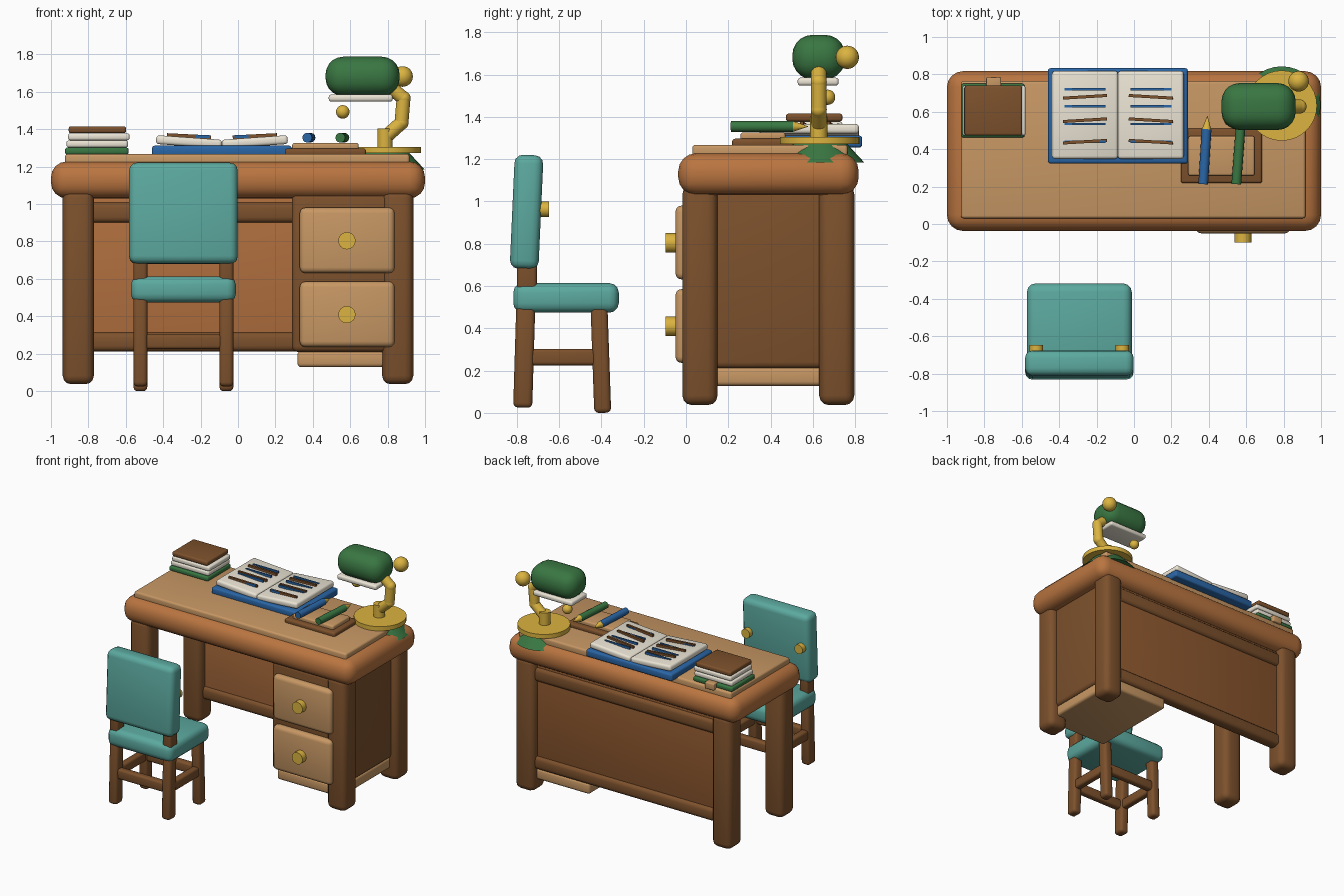
import bpy, bmesh, math
from mathutils import Vector

if "Cube" in bpy.data.objects:
    bpy.data.objects.remove(bpy.data.objects["Cube"])


def material(name, r, g, b):
    m = bpy.data.materials.new(name)
    m.diffuse_color = [(c / 255) ** 2.2 for c in (r, g, b)] + [1]
    m.use_nodes = True
    m.node_tree.nodes["Principled BSDF"].inputs["Base Color"].default_value = m.diffuse_color
    return m


WOOD = material("warm_wood", 184, 116, 66)
PANEL = material("panel_wood", 174, 110, 64)
BACK = material("back_wood", 140, 88, 50)
DARK = material("dark_wood", 124, 82, 48)
TAN = material("tan_wood", 198, 150, 100)
TEAL = material("teal", 92, 168, 158)
BRASS = material("brass", 218, 178, 66)
GREEN = material("green", 60, 118, 68)
BLUE = material("blue", 46, 102, 165)
CREAM = material("cream", 235, 228, 212)


def finish(bm, name, mat, loc=(0, 0, 0), rot=(0, 0, 0)):
    me = bpy.data.meshes.new(name)
    bm.to_mesh(me)
    bm.free()
    ob = bpy.data.objects.new(name, me)
    bpy.context.collection.objects.link(ob)
    ob.location, ob.rotation_euler = loc, rot
    me.materials.append(mat)
    bpy.ops.object.select_all(action='DESELECT')
    ob.select_set(True)
    bpy.context.view_layer.objects.active = ob
    bpy.ops.object.shade_smooth_by_angle(angle=math.radians(40))
    return ob


def box(name, mat, x, y, z, bevel=0.01, rot=(0, 0, 0), seg=3):
    """Rounded box from (min, max) ranges, rotated about its centre."""
    bm = bmesh.new()
    bmesh.ops.create_cube(bm, size=1)
    bmesh.ops.scale(bm, verts=bm.verts, vec=(x[1] - x[0], y[1] - y[0], z[1] - z[0]))
    if bevel:
        bmesh.ops.bevel(bm, geom=bm.edges[:], offset=bevel, segments=seg,
                        profile=0.5, affect='EDGES', clamp_overlap=True)
    return finish(bm, name, mat, [(a + b) / 2 for a, b in (x, y, z)], rot)


def rod(name, mat, p, q, r1, r2=None, sides=24):
    """Cylinder or cone between two points."""
    p, q = Vector(p), Vector(q)
    bm = bmesh.new()
    bmesh.ops.create_cone(bm, cap_ends=True, segments=sides, radius1=r1,
                          radius2=r1 if r2 is None else r2, depth=(q - p).length)
    rot = (q - p).to_track_quat('Z', 'Y').to_euler()
    return finish(bm, name, mat, (p + q) / 2, rot)


def ball(name, mat, c, r):
    bm = bmesh.new()
    bmesh.ops.create_uvsphere(bm, u_segments=24, v_segments=14, radius=r)
    return finish(bm, name, mat, c)


# Desk top and inlay
box("desk_top", WOOD, (-1, 1), (-0.037, 0.817), (1.03, 1.228), 0.085, seg=4)
box("desk_inlay", TAN, (-0.925, 0.917), (0.03, 0.765), (1.2, 1.268), 0.015)

# Desk legs
for x in (-0.854, 0.854):
    for y0, y1, part in ((-0.017, 0.149, "front"), (0.63, 0.796, "back")):
        box(f"desk_{part}_leg", DARK, (x - 0.083, x + 0.083), (y0, y1), (0.037, 1.08), 0.045)

# Back panel with rails
box("back_panel_inner", PANEL, (-0.82, 0.82), (0.69, 0.715), (0.25, 1.03), 0.005)
box("back_panel_outer", BACK, (-0.82, 0.82), (0.71, 0.742), (0.25, 1.03), 0.01)
box("top_rail", DARK, (-0.8, 0.8), (0.67, 0.765), (0.9, 1.01), 0.03)
box("bottom_rail", DARK, (-0.8, 0.8), (0.67, 0.765), (0.212, 0.315), 0.03)

# Drawer cabinet
box("drawer_cabinet", DARK, (0.288, 0.885), (0.0, 0.73), (0.21, 1.06), 0.03)
box("cabinet_plinth", TAN, (0.318, 0.875), (0.025, 0.745), (0.128, 0.215), 0.02)
for z in (0.236, 0.631):
    box("drawer_front", TAN, (0.33, 0.837), (-0.05, 0.02), (z, z + 0.35), 0.03)
    rod("drawer_knob", BRASS, (0.582, -0.098, z + 0.173), (0.582, -0.03, z + 0.173), 0.046)

# Stacked books with a bookmark
for i, (x0, x1, mat) in enumerate(((-0.925, -0.585, GREEN), (-0.917, -0.587, CREAM),
                                   (-0.908, -0.58, CREAM), (-0.905, -0.598, DARK))):
    d = 0.01 if i else 0
    z = 1.265 + i * 0.038
    box("stacked_book", mat, (x0, x1), (0.463 + d, 0.75 - d), (z, z + 0.037), 0.012)
box("bookmark", TAN, (-0.79, -0.71), (0.725, 0.785), (1.255, 1.308), 0.008)

# Open book, mirrored about its spine
SPINE = -0.086
box("open_book_cover", BLUE, (-0.46, 0.288), (0.323, 0.833), (1.255, 1.312), 0.014)
for s in (-1, 1):
    cx = SPINE + s * 0.176
    box("open_book_page", CREAM, (cx - 0.176, cx + 0.176), (0.348, 0.818), (1.309, 1.356),
        0.016, (0, -s * 0.07, 0))
    for y in (0.72, 0.63, 0.535, 0.44):
        box("blue_text_line", BLUE, (cx - 0.11, cx + 0.11), (y - 0.006, y + 0.006),
            (1.352, 1.369), 0)
    for y in (0.68, 0.555, 0.44):
        box("brown_text_line", DARK, (cx - 0.118, cx + 0.118), (y - 0.008, y + 0.008),
            (1.354, 1.373), 0, (0, -s * 0.05, -s * 0.06))

# Pencil tray and pencils
box("pencil_tray", DARK, (0.25, 0.685), (0.218, 0.51), (1.255, 1.297), 0.014)
box("tray_insert", TAN, (0.29, 0.645), (0.258, 0.47), (1.285, 1.327), 0.012)
for mat, x, dx in ((BLUE, 0.37, 0.018), (GREEN, 0.547, 0.022)):
    a, b = Vector((x, 0.213, 1.355)), Vector((x + dx, 0.507, 1.355))
    rod("pencil", mat, a, b, 0.026, sides=12)
    rod("pencil_tip", BRASS, b, b + (b - a) * 0.24, 0.025, 0.001, sides=12)

# Lamp base, post and bent arm
rod("lamp_foot", GREEN, (0.79, 0.635, 1.185), (0.79, 0.635, 1.285), 0.208, 0.115, 32)
rod("lamp_base_disc", BRASS, (0.79, 0.633, 1.272), (0.79, 0.633, 1.306), 0.188, sides=32)
rod("lamp_post", BRASS, (0.786, 0.628, 1.3), (0.786, 0.628, 1.403), 0.041)
arm = [(0.79, 0.628, 1.36), (0.874, 0.628, 1.435), (0.885, 0.628, 1.565), (0.8, 0.628, 1.637)]
for p, q in zip(arm, arm[1:]):
    rod("lamp_arm", BRASS, p, q, 0.037)
for p in arm[1:3]:
    ball("lamp_arm_joint", BRASS, p, 0.038)

# Lamp shade, diffuser and knobs
box("lamp_shade", GREEN, (0.468, 0.864), (0.503, 0.753), (1.578, 1.788), 0.095, seg=5)
box("lamp_diffuser", CREAM, (0.485, 0.827), (0.528, 0.722), (1.548, 1.586), 0.014)
ball("lamp_pull", BRASS, (0.56, 0.67, 1.493), 0.036)
ball("lamp_counterweight", BRASS, (0.88, 0.763, 1.682), 0.055)

# Chair seat and backrest
CX = -0.292
box("chair_seat", TEAL, (CX - 0.28, CX + 0.28), (-0.817, -0.318), (0.474, 0.614), 0.045)
box("chair_back", TEAL, (CX - 0.29, CX + 0.29), (-0.822, -0.686), (0.68, 1.22), 0.04,
    (-0.045, 0, 0))

# Chair legs, posts, stretchers and back knobs
for s in (-1, 1):
    x = CX + s * 0.23
    lx = (x - 0.037, x + 0.037)
    box("chair_back_leg", DARK, lx, (-0.81, -0.72), (0.025, 0.52), 0.022, (-0.03, 0, 0))
    box("chair_front_leg", DARK, lx, (-0.443, -0.363), (0.0, 0.52), 0.022, (0.035, 0, 0))
    box("chair_back_post", DARK, lx, (-0.8, -0.705), (0.55, 0.8), 0.018)
    box("chair_side_stretcher", DARK, (x - 0.028, x + 0.028), (-0.76, -0.4), (0.225, 0.303), 0.016)
    rod("chair_back_knob", BRASS, (x, -0.72, 0.963), (x, -0.648, 0.963), 0.036)
for y in (-0.767, -0.402):
    box("chair_cross_stretcher", DARK, (CX - 0.23, CX + 0.23), (y - 0.028, y + 0.028),
        (0.225, 0.303), 0.016)
